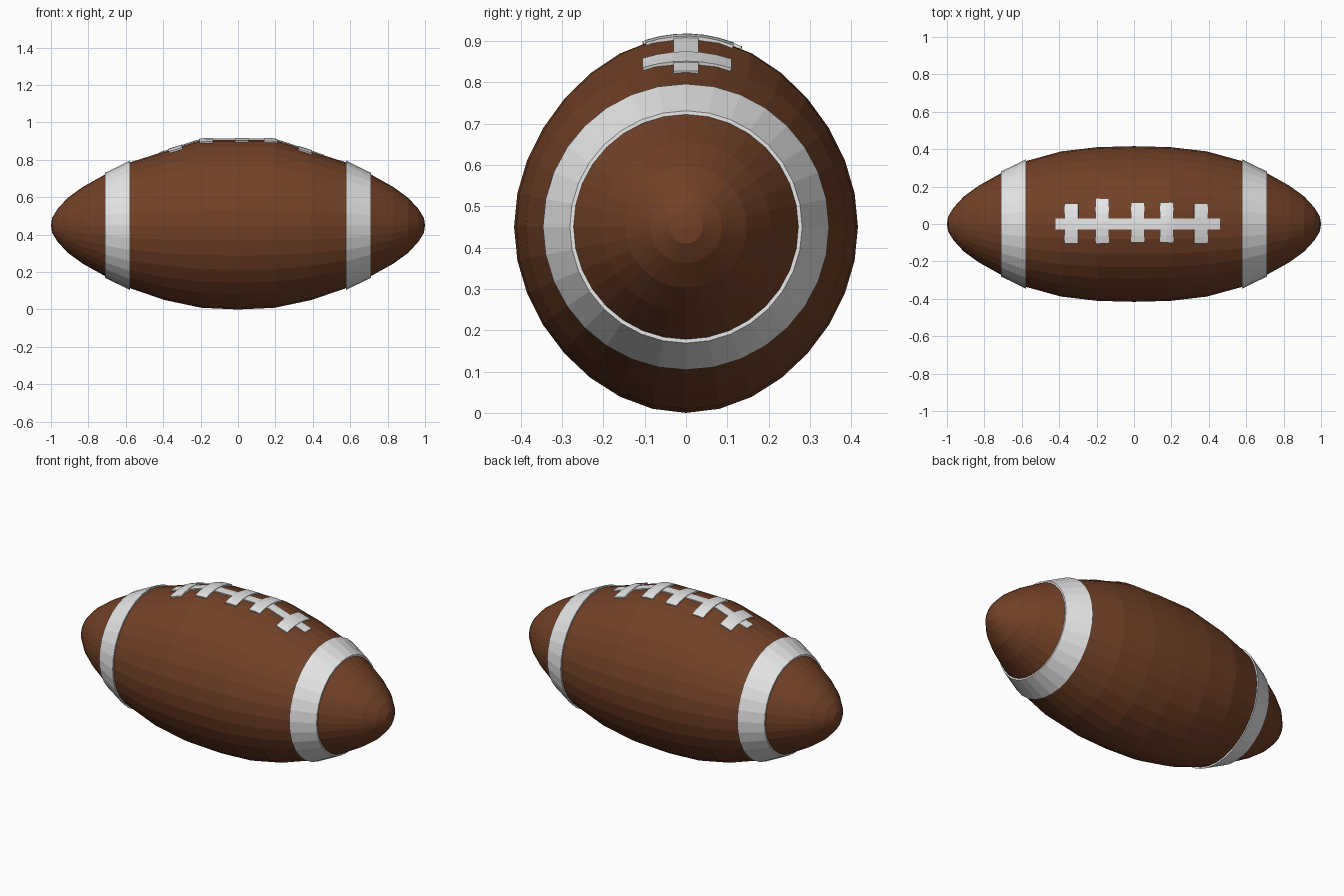
import bpy, bmesh, math

if "Cube" in bpy.data.objects:
    bpy.data.objects.remove(bpy.data.objects["Cube"], do_unlink=True)

SEGMENTS = 32
AXIS_Z = 0.45
# Half profile of the ball: (x, radius, ridge on top, ridge below)
PROFILE = [(0, .416, .045, .034), (.195, .411, .049, .03), (.39, .388, .008, .012),
           (.575, .337, 0, 0), (.71, .272, 0, 0), (.83, .205, 0, 0),
           (.91, .147, 0, 0), (.965, .087, 0, 0), (.994, .04, 0, 0)]


def material(name, rgb, roughness):
    mat = bpy.data.materials.new(name)
    mat.use_nodes = True
    mat.diffuse_color = (*rgb, 1)
    bsdf = mat.node_tree.nodes["Principled BSDF"]
    bsdf.inputs["Base Color"].default_value = (*rgb, 1)
    bsdf.inputs["Roughness"].default_value = roughness
    return mat


leather = material("brown leather", (.17, .053, .02), .6)
white = material("white", (.8, .8, .8), .6)


def finish(bm, name, mat):
    bmesh.ops.recalc_face_normals(bm, faces=bm.faces)
    mesh = bpy.data.meshes.new(name)
    bm.to_mesh(mesh)
    bm.free()
    mesh.materials.append(mat)
    obj = bpy.data.objects.new(name, mesh)
    bpy.context.collection.objects.link(obj)
    return obj


def ring(bm, x, radius, top=0, below=0):
    """One cross-section, drawn out towards a ridge above and below."""
    verts = []
    for i in range(SEGMENTS):
        a = math.tau * i / SEGMENTS
        s = math.sin(a)
        z = radius * s + (top if s > 0 else below) * s ** 3
        verts.append(bm.verts.new((x, radius * math.cos(a), AXIS_Z + z)))
    return verts


def bridge(bm, a, b):
    for i in range(SEGMENTS):
        j = (i + 1) % SEGMENTS
        bm.faces.new((a[i], a[j], b[j], b[i]))


# Ball body
bm = bmesh.new()
stations = [(-x, *rest) for x, *rest in reversed(PROFILE[1:])] + PROFILE
rings = [ring(bm, *s) for s in stations]
for a, b in zip(rings, rings[1:]):
    bridge(bm, a, b)
for end, x in ((rings[0], -1), (rings[-1], 1)):
    tip = bm.verts.new((x, 0, AXIS_Z))
    for i in range(SEGMENTS):
        bm.faces.new((end[i], end[(i + 1) % SEGMENTS], tip))
finish(bm, "ball_body", leather)

# Painted bands near each end, as closed raised hoops
for side, name in ((-1, "right_band"), (1, "left_band")):
    bm = bmesh.new()
    section = [(.577, .346), (.71, .281), (.71, .262), (.577, .326)]
    hoops = [ring(bm, side * x, r) for x, r in section]
    for i in range(4):
        bridge(bm, hoops[i], hoops[(i + 1) % 4])
    finish(bm, name, white)


def top_height(x, y):
    """Height of the upper surface of the ball."""
    x = abs(x)
    for a, b in zip(PROFILE, PROFILE[1:]):
        if x <= b[0]:
            t = (x - a[0]) / (b[0] - a[0])
            radius, ridge = (a[k] + t * (b[k] - a[k]) for k in (1, 2))
            s = math.sqrt(1 - (y / radius) ** 2)
            return AXIS_Z + radius * s + ridge * s ** 3


def lace(name, x0, x1, y0, y1, nx, ny, lift):
    """A strip that follows the top of the ball."""
    bm = bmesh.new()
    bmesh.ops.create_grid(bm, x_segments=nx, y_segments=ny, size=.5)
    for v in bm.verts:
        x = x0 + (v.co.x + .5) * (x1 - x0)
        y = y0 + (v.co.y + .5) * (y1 - y0)
        v.co = (x, y, top_height(x, y) + lift)
    obj = finish(bm, name, white)
    if obj.data.polygons[0].normal.z < 0:
        obj.data.flip_normals()
    thick = obj.modifiers.new("thickness", "SOLIDIFY")
    thick.thickness = .014
    thick.offset = -1


# Laces
lace("long_lace", -.42, .46, -.03, .03, 22, 2, .004)
crosses = [(-.335, -.105, .11), (-.17, -.105, .135), (.02, -.098, .115),
           (.175, -.098, .115), (.36, -.105, .11)]
for number, (x, y0, y1) in enumerate(crosses, 1):
    lace(f"cross_lace_{number}", x - .036, x + .036, y0, y1, 2, 6, .007)
